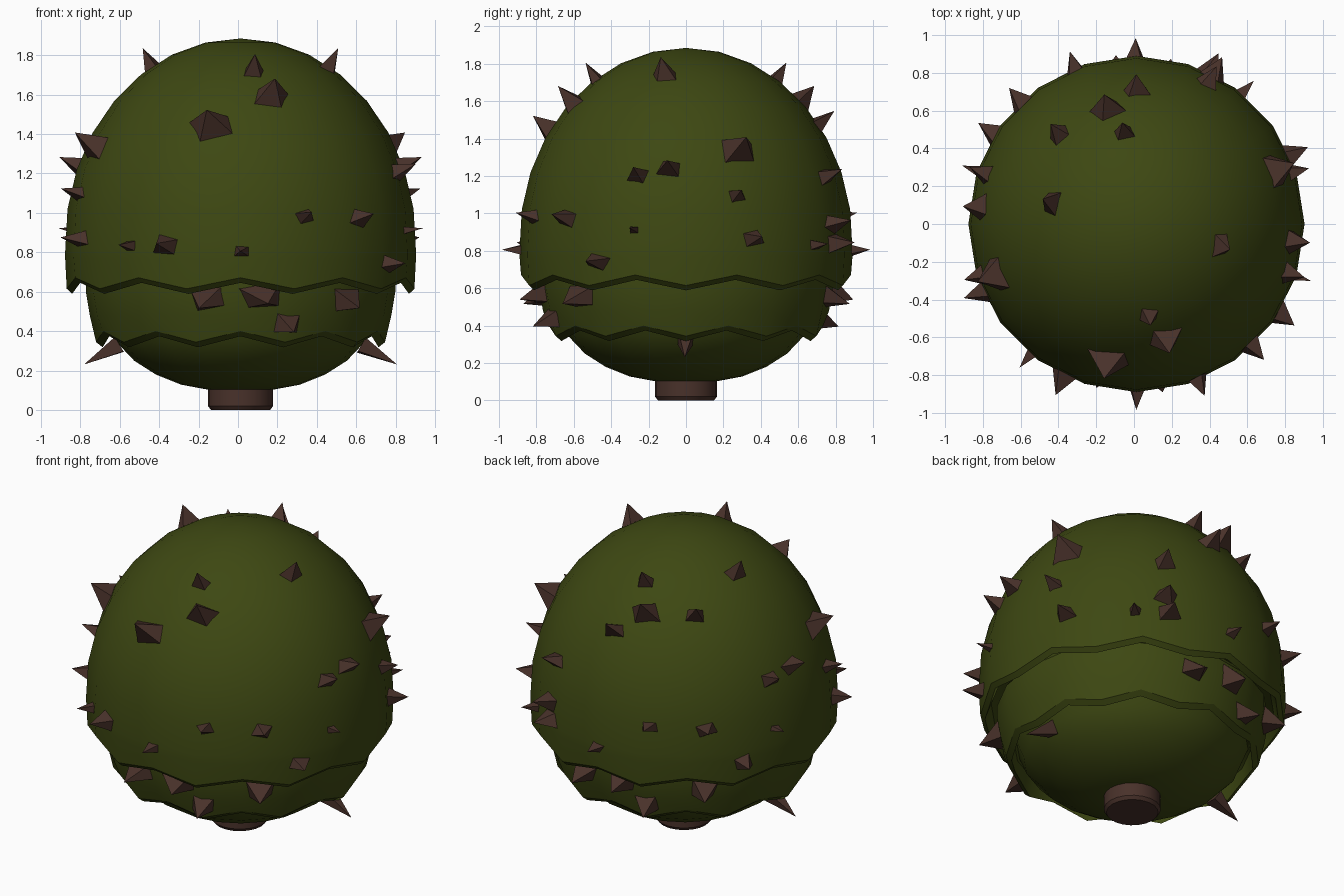
import bpy, bmesh, math, random
from mathutils import Vector

if "Cube" in bpy.data.objects:
    bpy.data.objects.remove(bpy.data.objects["Cube"])

random.seed(4)
CX, SEG = 0.013, 20
RR, RZ, ZC = 0.89, 1.035, 0.85      # dome ellipsoid radii and centre height


def material(name, rgb):
    m = bpy.data.materials.new(name)
    m.diffuse_color = (*rgb, 1)
    m.use_nodes = True
    m.node_tree.nodes["Principled BSDF"].inputs["Base Color"].default_value = m.diffuse_color
    return m


GREEN = material("dark olive green", (0.047, 0.064, 0.006))
BROWN = material("dark brown", (0.066, 0.031, 0.023))


def finish(name, bm, mat, smooth):
    bmesh.ops.recalc_face_normals(bm, faces=bm.faces)
    me = bpy.data.meshes.new(name)
    bm.to_mesh(me)
    bm.free()
    ob = bpy.data.objects.new(name, me)
    me.materials.append(mat)
    bpy.context.collection.objects.link(ob)
    if smooth:
        bpy.ops.object.select_all(action='DESELECT')
        ob.select_set(True)
        bpy.context.view_layer.objects.active = ob
        bpy.ops.object.shade_smooth_by_angle(angle=math.radians(35))
    return ob


def lathe(name, profile, mat):
    """Turn (radius, height, zigzag amount) points about the upright axis."""
    bm = bmesh.new()
    rings = []
    for r, z, w in profile:
        if r == 0:
            rings.append([bm.verts.new((CX, 0, z))] * SEG)
            continue
        ring = []
        for k in range(SEG):
            a = 2 * math.pi * k / SEG - math.pi / 2
            dz = -w if k % 2 else w
            ring.append(bm.verts.new((CX + r * math.cos(a), r * math.sin(a), z + dz)))
        rings.append(ring)
    for A, B in zip(rings, rings[1:]):
        for k in range(SEG):
            n = (k + 1) % SEG
            f = []
            for v in (A[k], A[n], B[n], B[k]):
                if v not in f:
                    f.append(v)
            bm.faces.new(f)
    return finish(name, bm, mat, True)


# Upper shell with a zigzag hem
dome = [(RR * math.sin(t), ZC + RZ * math.cos(t), 0)
        for t in [math.radians(11.5 * i) for i in range(9)]]
lathe("upper_shell", dome + [(0.89, 0.77, 0), (0.882, 0.643, 0.028),
      (0.855, 0.617, 0.028), (0.82, 0.70, 0), (0.74, 0.73, 0), (0, 0.74, 0)], GREEN)

# Lower shell tucked under the hem
lathe("lower_shell", [(0, 0.75, 0), (0.74, 0.74, 0), (0.785, 0.68, 0), (0.785, 0.60, 0),
      (0.765, 0.48, 0), (0.733, 0.372, 0.028), (0.70, 0.346, 0.028),
      (0.685, 0.44, 0), (0.6, 0.5, 0), (0, 0.51, 0)], GREEN)

# Rounded underside
lathe("bottom_bowl", [(0, 0.52, 0), (0.6, 0.52, 0), (0.68, 0.47, 0), (0.63, 0.345, 0),
      (0.54, 0.25, 0), (0.43, 0.18, 0), (0.30, 0.128, 0), (0.16, 0.102, 0), (0, 0.098, 0)], GREEN)

# Stem
lathe("stem", [(0, 0.12, 0), (0.165, 0.12, 0), (0.165, 0.02, 0), (0.15, 0, 0), (0, 0, 0)], BROWN)


def spike(bm, pos, nrm, size, length, flat=0.72):
    """Four-sided pyramid with an uneven base and a leaning tip."""
    nrm = nrm.normalized()
    side = Vector((0, 0, 1)).cross(nrm).normalized()
    up = nrm.cross(side)
    tw = random.uniform(-0.35, 0.35)
    base = []
    for i in range(4):
        a = tw + math.pi / 4 + i * math.pi / 2 + random.uniform(-0.2, 0.2)
        base.append(bm.verts.new(pos - nrm * 0.03 + side * math.cos(a) * size * 0.72
                                 + up * math.sin(a) * size * 0.72 * flat))
    lean = side * random.uniform(-0.12, 0.12) * size + up * 0.12 * size
    tip = bm.verts.new(pos + nrm * length + lean)
    bm.faces.new(base)
    for i in range(4):
        bm.faces.new((base[i], base[(i + 1) % 4], tip))


# Dome spikes: (x, y, height, size), each repeated half a turn round
PAIRED = [(0.17, -0.60, 1.58, 0.17), (0.07, -0.47, 1.71, 0.11), (0.45, -0.11, 1.73, 0.13),
          (0.34, -0.82, 0.98, 0.10), (0.62, -0.64, 0.97, 0.12), (0.02, -0.90, 0.80, 0.09),
          (-0.38, -0.80, 0.83, 0.14), (-0.55, -0.70, 0.83, 0.08), (0.75, -0.46, 0.74, 0.13),
          (0.85, -0.28, 0.91, 0.06), (0.80, -0.26, 1.20, 0.12), (0.83, -0.09, 1.23, 0.13),
          (0.76, 0.27, 1.33, 0.19), (0.82, 0.27, 1.09, 0.10), (0.82, 0.36, 0.86, 0.12)]
SINGLE = [(-0.14, -0.72, 1.43, 0.20), (0.02, 0.71, 1.47, 0.13), (-0.40, 0.48, 1.58, 0.12),
          (0.40, 0.76, 1.19, 0.12), (0.42, 0.80, 0.94, 0.13)]
bm = bmesh.new()
for group, turns in ((PAIRED, (0, math.pi)), (SINGLE, (0,))):
    for x, y, z, s in group:
        h = (z - ZC) / RZ
        r = RR * math.sqrt(1 - h * h) - 0.01
        for turn in turns:
            a = math.atan2(y, x - CX) + turn
            c, sn = math.cos(a), math.sin(a)
            spike(bm, Vector((CX + r * c, r * sn, z)),
                  Vector((c * r / RR ** 2, sn * r / RR ** 2, (z - ZC) / RZ ** 2)),
                  s, 0.075 + 0.33 * s)
finish("dome_spikes", bm, BROWN, False)

# Spikes on the lower shell, plus the long thin pair under its hem
bm = bmesh.new()
for x, y, z, s in [(-0.16, -0.77, 0.55, 0.16), (0.12, -0.77, 0.57, 0.19),
                   (0.54, -0.55, 0.55, 0.17), (0.24, -0.70, 0.43, 0.15)]:
    for turn in (0, math.pi):
        a = math.atan2(y, x - CX) + turn
        r = 0.735 + (z - 0.40) * 0.25
        c, sn = math.cos(a), math.sin(a)
        spike(bm, Vector((CX + r * c, r * sn, z)), Vector((c, sn, -0.45)), s, 0.125)
for s in (1, -1):
    spike(bm, Vector((CX + s * 0.64, 0, 0.315)), Vector((s, 0, -0.62)), 0.08, 0.175, 1.0)
finish("lower_spikes", bm, BROWN, False)
